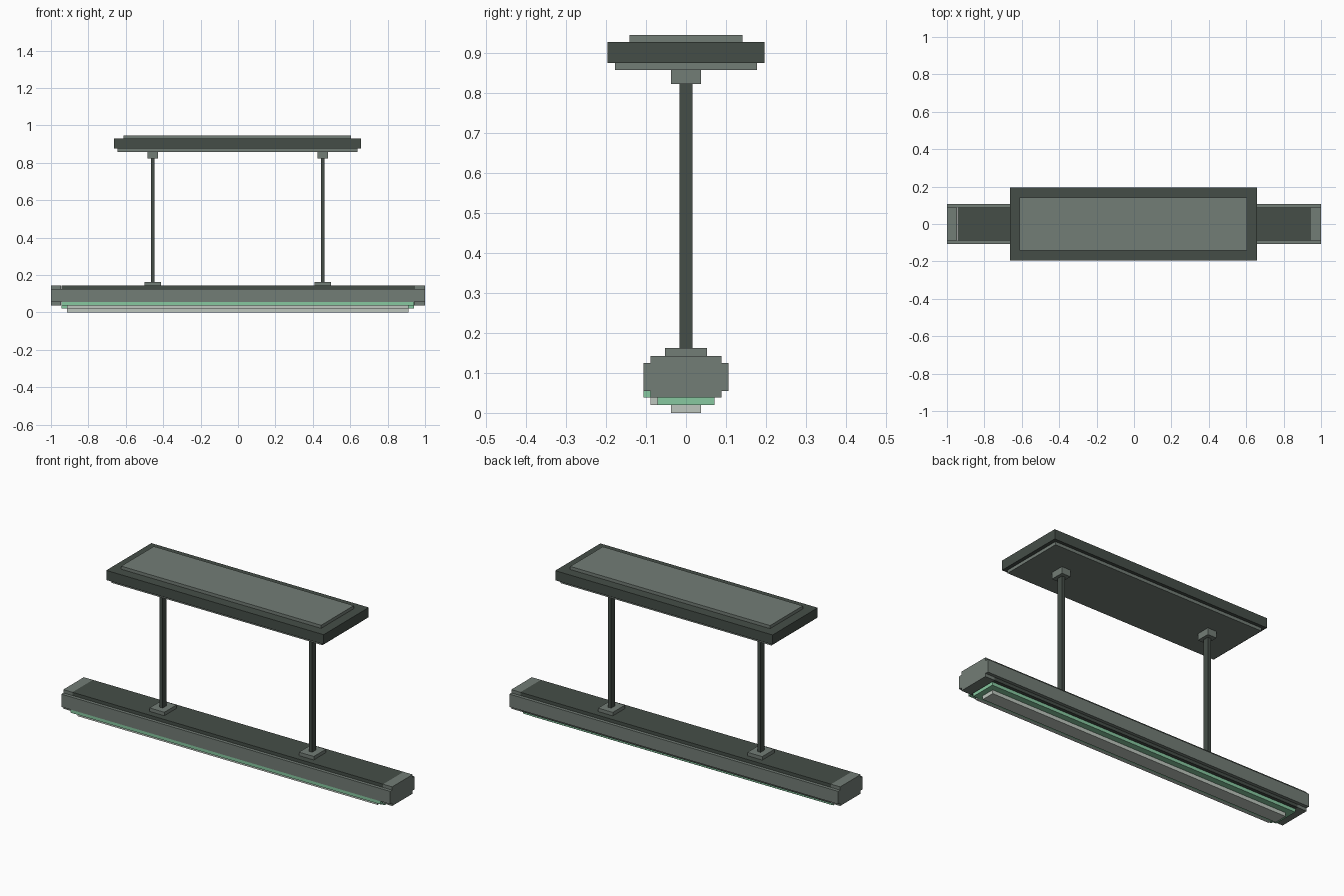
import bpy

if "Cube" in bpy.data.objects:
    bpy.data.objects.remove(bpy.data.objects["Cube"])


def material(name, rgb):
    m = bpy.data.materials.new(name)
    m.diffuse_color = (*rgb, 1)
    m.use_nodes = True
    m.node_tree.nodes["Principled BSDF"].inputs["Base Color"].default_value = m.diffuse_color
    return m


DARK = material("dark_metal", (0.060, 0.076, 0.064))
GREY = material("grey_metal", (0.171, 0.205, 0.181))
GREEN = material("green_glow", (0.242, 0.578, 0.352))
PALE = material("pale_lens", (0.515, 0.565, 0.515))


def box(name, x, y, z, mat):
    """Box from (min, max) ranges on each axis."""
    bpy.ops.mesh.primitive_cube_add(
        size=1, location=[(a + b) / 2 for a, b in (x, y, z)])
    ob = bpy.context.object
    ob.name = name
    ob.scale = [b - a for a, b in (x, y, z)]
    bpy.ops.object.transform_apply(location=False, rotation=False, scale=True)
    ob.data.materials.append(mat)
    return ob


def around(c, h):
    return (c - h, c + h)


# Ceiling mount: three stacked plates
OFF = -0.003
box("mount_lower_plate", around(OFF, 0.641), around(0, 0.178), (0.859, 0.876), GREY)
box("mount_body", around(OFF, 0.661), around(0, 0.196), (0.876, 0.929), DARK)
box("mount_top_plate", around(OFF, 0.608), around(0, 0.142), (0.929, 0.946), GREY)

# Hanging rods with upper sockets and lower feet
for side, x in (("left", -0.456), ("right", 0.453)):
    box(f"rod_socket_{side}", around(x, 0.027), around(0, 0.037), (0.823, 0.859), GREY)
    box(f"rod_{side}", around(x, 0.0095), around(0, 0.0165), (0.162, 0.823), DARK)
    box(f"rod_foot_{side}", around(x, 0.045), around(0, 0.053), (0.143, 0.162), GREY)

# Lamp housing: dark core, grey end caps and side rails
box("housing_core", (-0.945, 0.945), (-0.089, 0.089), (0.038, 0.143), DARK)
for side, s in (("left", -1), ("right", 1)):
    box(f"end_cap_{side}", sorted((s * 0.945, s)), (-0.089, 0.089), (0.038, 0.143), GREY)
for side, s in (("front", -1), ("back", 1)):
    box(f"side_rail_{side}", (-1, 1), sorted((s * 0.089, s * 0.107)), (0.055, 0.125), GREY)

# Light panel and lens underneath
box("light_panel", (-0.945, 0.942), (-0.071, 0.071), (0.02, 0.038), GREEN)
box("lens", (-0.914, 0.911), (-0.037, 0.037), (0, 0.02), PALE)

# Trim strips along the front lower edge
box("front_glow_strip", (-0.945, 0.942), (-0.107, -0.089), (0.038, 0.055), GREEN)
box("front_pale_strip", (-0.914, 0.911), (-0.089, -0.071), (0.02, 0.038), PALE)
